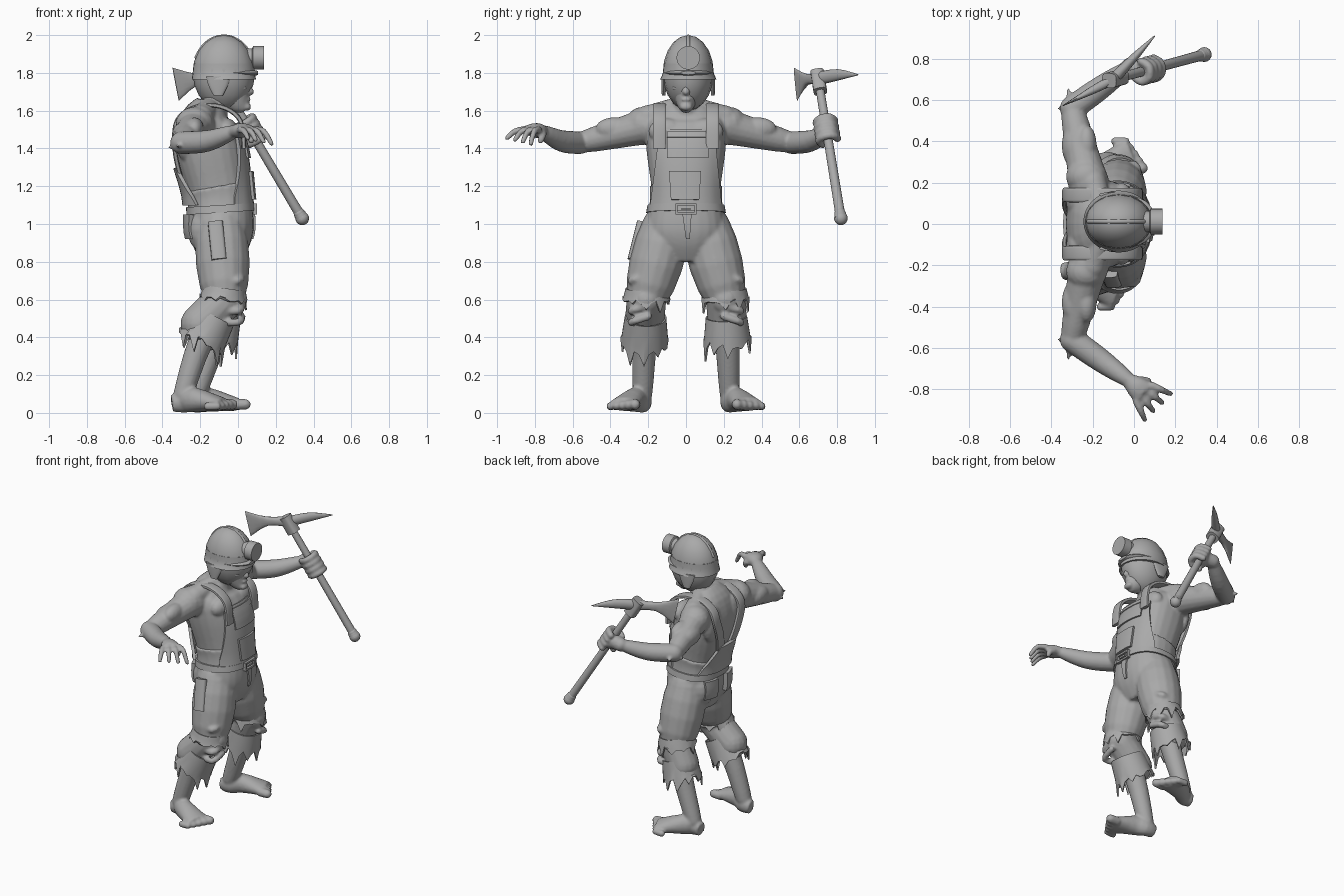
import bpy, bmesh, math, random
from mathutils import Vector

random.seed(4)
if "Cube" in bpy.data.objects:
    bpy.data.objects.remove(bpy.data.objects["Cube"])
X, Y, Z = Vector((1, 0, 0)), Vector((0, 1, 0)), Vector((0, 0, 1))
SIDES = (("free_side", -1), ("axe_side", 1))
GREY = (0.4, 0.4, 0.4, 1)
material = bpy.data.materials.new("clay grey")
material.use_nodes = True
material.diffuse_color = GREY
material.node_tree.nodes["Principled BSDF"].inputs["Base Color"].default_value = GREY


def steps(first, last, count):
    return [first + (last - first) * i / (count - 1) for i in range(count)]


def smooth(rows, parts=4):
    """Resample rows along a smooth curve through them."""
    keys = [Vector(row) for row in rows]
    keys = [keys[0]] + keys + [keys[-1]]
    result = []
    for a, b, c, d in zip(keys, keys[1:], keys[2:], keys[3:]):
        for t in (i / parts for i in range(parts)):
            result.append(b + ((c - a) * t + (a * 2 - b * 5 + c * 4 - d) * t * t + (b * 3 - a - c * 3 + d) * t ** 3) / 2)
    return result + [keys[-1]]


def loft(bm, rows, ref=None, sides=16, cap=True, square=1.0, parts=3):
    """Skin over elliptical sections, each x, y, z, radius along ref, radius across."""
    rows = smooth(rows, parts)
    centres = [Vector(row[:3]) for row in rows]
    span = (centres[-1] - centres[0]).normalized()
    ref = ref or (X if abs(span.z) > 0.7 else Z)
    rings = []
    for i, row in enumerate(rows):
        tangent = (centres[min(i + 1, len(rows) - 1)] - centres[max(i - 1, 0)]).normalized()
        u = (ref - tangent * ref.dot(tangent)).normalized()
        w = tangent.cross(u)
        ring = []
        for angle in (math.tau * k / sides for k in range(sides)):
            c, s = (math.copysign(abs(f) ** square, f) for f in (math.cos(angle), math.sin(angle)))
            ring.append(bm.verts.new(centres[i] + u * row[3] * c + w * row[4] * s))
        rings.append(ring)
    for low, high in zip(rings, rings[1:]):
        for k in range(sides):
            bm.faces.new((low[k - 1], low[k], high[k], high[k - 1]))
    if cap:
        bm.faces.new(rings[0][::-1])
        bm.faces.new(rings[-1])
    return rings


def ball(bm, centre, *radii):
    for v in bmesh.ops.create_uvsphere(bm, u_segments=16, v_segments=10, radius=1)["verts"]:
        v.co = Vector(centre) + Vector(p * r for p, r in zip(v.co, radii))


def rod(bm, points, start, end, bulge=0.0):
    """Round-ended limb along points, tapering and swelling in the middle."""
    path = smooth(points)
    rows = []
    for p, t in zip(path, steps(0, 1, len(path))):
        r = start + (end - start) * t + bulge * math.sin(math.pi * t)
        rows.append((*p, r, r))
    loft(bm, rows, parts=1)
    ball(bm, path[0], start, start, start)
    ball(bm, path[-1], end, end, end)


def box(bm, centre, size):
    for v in bmesh.ops.create_cube(bm, size=1)["verts"]:
        v.co = Vector(centre) + Vector(p * s for p, s in zip(v.co, size))


def finish(name, bm, voxel=0.0, thick=0.0):
    bmesh.ops.recalc_face_normals(bm, faces=bm.faces)
    if thick:
        bmesh.ops.solidify(bm, geom=bm.faces[:], thickness=thick)
    mesh = bpy.data.meshes.new(name)
    bm.to_mesh(mesh)
    bm.free()
    mesh.materials.append(material)
    obj = bpy.data.objects.new(name, mesh)
    bpy.context.collection.objects.link(obj)
    if voxel:
        blend = obj.modifiers.new("blend", "REMESH")
        blend.mode, blend.voxel_size, blend.use_smooth_shade = "VOXEL", voxel, True
        obj.modifiers.new("relax", "SMOOTH").iterations = 3
        return
    bpy.context.view_layer.objects.active = obj
    obj.select_set(True)
    bpy.ops.object.shade_smooth_by_angle(angle=0.7)
    obj.select_set(False)


# Trunk sections: height, centre x, half depth, half width
TRUNK = smooth([(0.8, -0.1, 0.1, 0.1), (0.95, -0.09, 0.16, 0.2), (1.15, -0.1, 0.16, 0.18),
                (1.4, -0.15, 0.18, 0.21), (1.55, -0.17, 0.14, 0.2), (1.65, -0.14, 0.07, 0.09)])


def section(z, grow=0.0):
    for low, high in zip(TRUNK, TRUNK[1:]):
        if z <= high[0]:
            row = low + (high - low) * ((z - low[0]) / (high[0] - low[0]))
            return row[1], 0, z, row[2] + grow, row[3] + grow


def surface(y, z, face=1, gap=0.02):
    """Point just off the front (face 1) or back (face -1) of the trunk."""
    x, _, _, depth, width = section(z, gap)
    return Vector((x + face * depth * max(0, 1 - abs(y / width) ** 2.3) ** 0.43, y, z))


def patch(name, bottom, top, low_edges, top_edges, face=1, gap=0.02, thick=0.02):
    """Cloth panel hugging the trunk between two heights."""
    bm = bmesh.new()
    grid = []
    for t in steps(0, 1, 9):
        left, right = (a + (b - a) * t for a, b in zip(low_edges, top_edges))
        grid.append([bm.verts.new(surface(y, bottom + (top - bottom) * t, face, gap)) for y in steps(left, right, 13)])
    for low, high in zip(grid, grid[1:]):
        for quad in zip(low, low[1:], high[1:], high):
            bm.faces.new(quad)
    finish(name, bm, thick=thick)


def ragged(name, top, bottom, start, end, drop):
    """Open cloth sleeve whose lower edge hangs in uneven torn points."""
    bm = bmesh.new()
    hem = loft(bm, [(*top, start, start), (*bottom, end, end)], sides=30, cap=False)[-1]
    for k, v in enumerate(hem):
        v.co.z += random.uniform(-1, 0.2) * drop if k % 3 == 0 else random.uniform(0, 0.5) * drop
    finish(name, bm, thick=0.01)


# Pick-axe axes, shared with the gripping hand
butt, tip = Vector((0.34, 0.82, 1.03)), Vector((-0.1, 0.7, 1.77))
shaft = (tip - butt).normalized()
across = shaft.cross(X).normalized()
outward = across.cross(shaft)

# Chest, neck and face
bm = bmesh.new()
loft(bm, [section(z) for z in steps(1.1, 1.64, 9)], sides=24, square=0.85)
rod(bm, [(-0.16, 0, 1.52), (-0.08, 0, 1.75)], 0.11, 0.075, -0.02)
loft(bm, [(0.04, 0, 1.61, 0.03, 0.03), (0, 0, 1.65, 0.07, 0.055), (-0.03, 0, 1.73, 0.09, 0.075), (-0.06, 0, 1.87, 0.09, 0.09)])
rod(bm, [(0.05, 0, 1.75), (0.065, 0, 1.7)], 0.01, 0.02)
ball(bm, (0.05, 0, 1.62), 0.02, 0.035, 0.02)
ball(bm, (0.05, 0, 1.66), 0.02, 0.03, 0.01)
for _, s in SIDES:
    # Brow, cheek, ear, then chest, back, shoulder and neck muscles
    ball(bm, (0.04, s * 0.035, 1.77), 0.02, 0.035, 0.013)
    ball(bm, (0.02, s * 0.055, 1.72), 0.03, 0.025, 0.015)
    ball(bm, (-0.07, s * 0.09, 1.72), 0.03, 0.01, 0.04)
    ball(bm, (-0.06, s * 0.1, 1.49), 0.06, 0.1, 0.07)
    ball(bm, (-0.28, s * 0.11, 1.46), 0.05, 0.09, 0.13)
    ball(bm, (-0.23, s * 0.23, 1.53), 0.1, 0.09, 0.09)
    rod(bm, [(-0.15, s * 0.05, 1.62), (-0.2, s * 0.2, 1.56)], 0.05, 0.07)
    # Arm with biceps, triceps and pointed elbow
    shoulder = Vector((-0.22, s * 0.2, 1.52))
    elbow = Vector((-0.3, s * 0.56, 1.43))
    wrist = Vector((-0.02, s * 0.76, 1.49))
    middle = shoulder.lerp(elbow, 0.5)
    rod(bm, [shoulder, elbow], 0.1, 0.055)
    ball(bm, middle + (X + Z) * 0.03, 0.05, 0.1, 0.06)
    ball(bm, middle - X * 0.04, 0.05, 0.1, 0.06)
    rod(bm, [elbow, elbow.lerp(wrist, 0.5) - Z * 0.02, wrist], 0.06, 0.034, 0.01)
    for spur in (Vector((-0.02, s * 0.1, -0.02)), Vector((-0.07, 0, -0.03))):
        rod(bm, [elbow, elbow + spur], 0.03, 0.004)
    if s > 0:
        # Fist with fingers wrapped round the handle
        grip = butt.lerp(tip, 0.63)
        rod(bm, [wrist, grip], 0.045, 0.05)
        ball(bm, grip, 0.06, 0.06, 0.06)
        for t in steps(0.56, 0.69, 4):
            rod(bm, [butt.lerp(tip, t) + (across * math.cos(a) + outward * math.sin(a)) * 0.05 for a in range(5)], 0.021, 0.02)
    else:
        # Open hand with drooping fingers and thumb
        palm = wrist + Vector((0.07, -0.06, 0.01))
        loft(bm, [(*wrist, 0.034, 0.04), (*wrist.lerp(palm, 0.5), 0.04, 0.055), (*palm, 0.03, 0.06)])
        for spread in steps(-0.038, 0.038, 4):
            base = palm + (X + Y) * spread
            reach = X * (0.05 + spread * 0.5) - Y * (0.05 - spread * 0.5)
            rod(bm, [base, base + reach * 0.7 - Z * 0.01, base + reach * 1.3 - Z * (0.06 + spread * 0.4)], 0.02, 0.013)
        rod(bm, [wrist, wrist + X * 0.08 - Z * 0.02, palm + X * 0.02 + Y * 0.05 - Z * 0.06], 0.025, 0.016)
finish("upper_body_skin", bm, voxel=0.009)

# Trousers, with the legs and feet that come out of them
trousers = bmesh.new()
loft(trousers, [section(z, 0.01) for z in steps(0.81, 1.2, 9)], sides=24, square=0.85)
for side, s in SIDES:
    shift = X * 0.07 * (s > 0)
    hip, knee = Vector((-0.09, s * 0.11, 0.97)), Vector((-0.07, s * 0.21, 0.6))
    cuff = Vector((-0.2, s * 0.22, 0.37)) + shift
    ankle = Vector((-0.29, s * 0.23, 0.1)) + shift
    rod(trousers, [hip, knee], 0.13, 0.105, 0.025)
    rod(trousers, [knee, cuff + Z * 0.1], 0.105, 0.105)
    ball(trousers, knee + X * 0.05, 0.07, 0.08, 0.08)
    ball(trousers, (-0.16, s * 0.09, 0.97), 0.11, 0.1, 0.13)
    for z in (0.48, 0.54, 0.7):
        rod(trousers, [(-0.12, s * 0.25, z), (0, s * 0.29, z), (0.02, s * 0.2, z + 0.03)], 0.02, 0.02)
    ragged(side + "_hem", knee.lerp(cuff, 0.4), cuff - Z * 0.01, 0.11, 0.128, 0.08)
    ragged(side + "_knee_tear", knee + Z * 0.06, knee - Vector((0.01, 0, 0.01)), 0.11, 0.128, 0.06)
    bm = bmesh.new()
    rod(bm, [knee, cuff, ankle], 0.08, 0.052)
    heel, arch = ankle + Vector((-0.06, 0, -0.05)), ankle + Vector((0.06, s * 0.04, -0.03))
    toes = ankle + Vector((0.21, s * 0.1, -0.055))
    loft(bm, [(*heel, 0.045, 0.04), (*ankle - Z * 0.04, 0.06, 0.05), (*arch, 0.065, 0.06), (*toes, 0.035, 0.085)])
    for t in steps(0, 1, 5):
        joint = toes + Vector((0.03 - 0.08 * t, s * (0.13 * t - 0.06), -0.01 * t))
        rod(bm, [joint - X * 0.03, joint + X * 0.02], 0.03 - 0.008 * t, 0.028 - 0.008 * t)
    finish(side + "_shin_and_foot", bm, voxel=0.009)
finish("trousers", trousers, voxel=0.01)

# Overall bib, back panel, pockets and straps
patch("bib", 1.1, 1.5, (-0.19, 0.19), (-0.14, 0.15))
patch("back_panel", 1.1, 1.3, (-0.17, 0.17), (-0.08, 0.08), face=-1)
patch("chest_pocket", 1.35, 1.48, (-0.1, 0.12), (-0.1, 0.12), gap=0.03)
patch("chest_pocket_hem", 1.46, 1.49, (-0.1, 0.13), (-0.1, 0.13), gap=0.035)
patch("belly_pocket", 1.13, 1.28, (-0.08, 0.07), (-0.09, 0.08), gap=0.035, thick=0.03)
patch("fly", 0.92, 1.06, (0, 0.02), (-0.02, 0.03))
for side, s in SIDES:
    edges = sorted((s * 0.05, s * 0.15))
    patch(side + "_back_pocket", 0.92, 1.05, edges, edges, face=-1, gap=0.04, thick=0.03)
    path = [surface(s * 0.14, 1.4, gap=0.03)]
    path += [Vector((0.18 * math.cos(a) - 0.155, s * 0.14, 0.13 * math.sin(a) + 1.5)) for a in steps(0, math.pi, 7)]
    path += [surface(s * (z - 1.1) * 0.35, z, -1, 0.02) for z in (1.4, 1.32, 1.24)]
    bm = bmesh.new()
    loft(bm, [(*p, 0.035, 0.012) for p in path], ref=Y, square=0.5)
    finish(side + "_strap", bm)

# Belt, buckle and hip pouch
bm = bmesh.new()
loft(bm, [section(z, 0.02) for z in (1.06, 1.1)], sides=40, square=0.85)
finish("belt", bm)
bm = bmesh.new()
for s in (-1, 1):
    box(bm, (0.09, 0, 1.08 + s * 0.023), (0.02, 0.11, 0.012))
    box(bm, (0.09, s * 0.05, 1.08), (0.02, 0.012, 0.05))
box(bm, (0.09, 0, 1.08), (0.02, 0.05, 0.012))
finish("buckle", bm)
bm = bmesh.new()
loft(bm, [(-0.1, -0.28, 0.81, 0.04, 0.03), (-0.12, -0.23, 1.01, 0.04, 0.03)], square=0.5)
finish("hip_pouch", bm)

# Helmet dome with rim, crest, peak, ear flaps and lamp
crown = Vector((-0.075, 0.012, 1.8))
bm = bmesh.new()
loft(bm, [(*crown - Z * 0.035, 0.17, 0.15), (*crown, 0.165, 0.135), (*crown + Z * 0.05, 0.16, 0.13)], sides=32)
ball(bm, crown, 0.165, 0.135, 0.2)
rod(bm, [crown + X * 0.16 * math.cos(a) + Z * 0.193 * math.sin(a) for a in steps(0.4, 2.7, 9)], 0.01, 0.01)
finish("helmet", bm)
bm = bmesh.new()
loft(bm, [(*crown + X * 0.05, 0.02, 0.13), (*crown + X * 0.13, 0.02, 0.1), (*crown + X * 0.18, 0.01, 0.04)])
finish("helmet_peak", bm)
for side, s in SIDES:
    flap = crown + Vector((-0.03, s * 0.13, -0.02))
    bm = bmesh.new()
    loft(bm, [(*flap, 0.065, 0.012), (*flap - Z * 0.05, 0.05, 0.012), (*flap - Z * 0.1, 0.025, 0.01)])
    finish(side + "_ear_flap", bm)
bm = bmesh.new()
lamp = crown + Z * 0.08
loft(bm, [(*lamp + X * d, r, r) for d, r in ((0.1, 0.05), (0.15, 0.05), (0.155, 0.062), (0.213, 0.062), (0.212, 0.05), (0.2, 0.04))], sides=28, parts=1)
finish("helmet_lamp", bm)

# Pick-axe handle, collar, flared blade and spike
bm = bmesh.new()
rod(bm, [butt, tip], 0.026, 0.022)
rod(bm, [butt, butt + shaft * 0.03], 0.036, 0.03)
finish("axe_handle", bm)
bm = bmesh.new()
loft(bm, [(*tip - shaft * 0.08, 0.04, 0.036), (*tip + shaft * 0.04, 0.04, 0.036)], square=0.6)
finish("axe_collar", bm)
edge, point = Vector((-0.23, -0.12, -0.03)), Vector((0.2, 0.21, 0.02))
bm = bmesh.new()
loft(bm, [(*tip, 0.035, 0.025), (*tip + edge * 0.5 + Z * 0.01, 0.03, 0.018), (*tip + edge, 0.09, 0.003)], square=0.8)
finish("axe_blade", bm)
bm = bmesh.new()
loft(bm, [(*tip, 0.035, 0.028), (*tip + point * 0.5 + Z * 0.01, 0.03, 0.02), (*tip + point, 0.003, 0.003)])
finish("axe_spike", bm)
